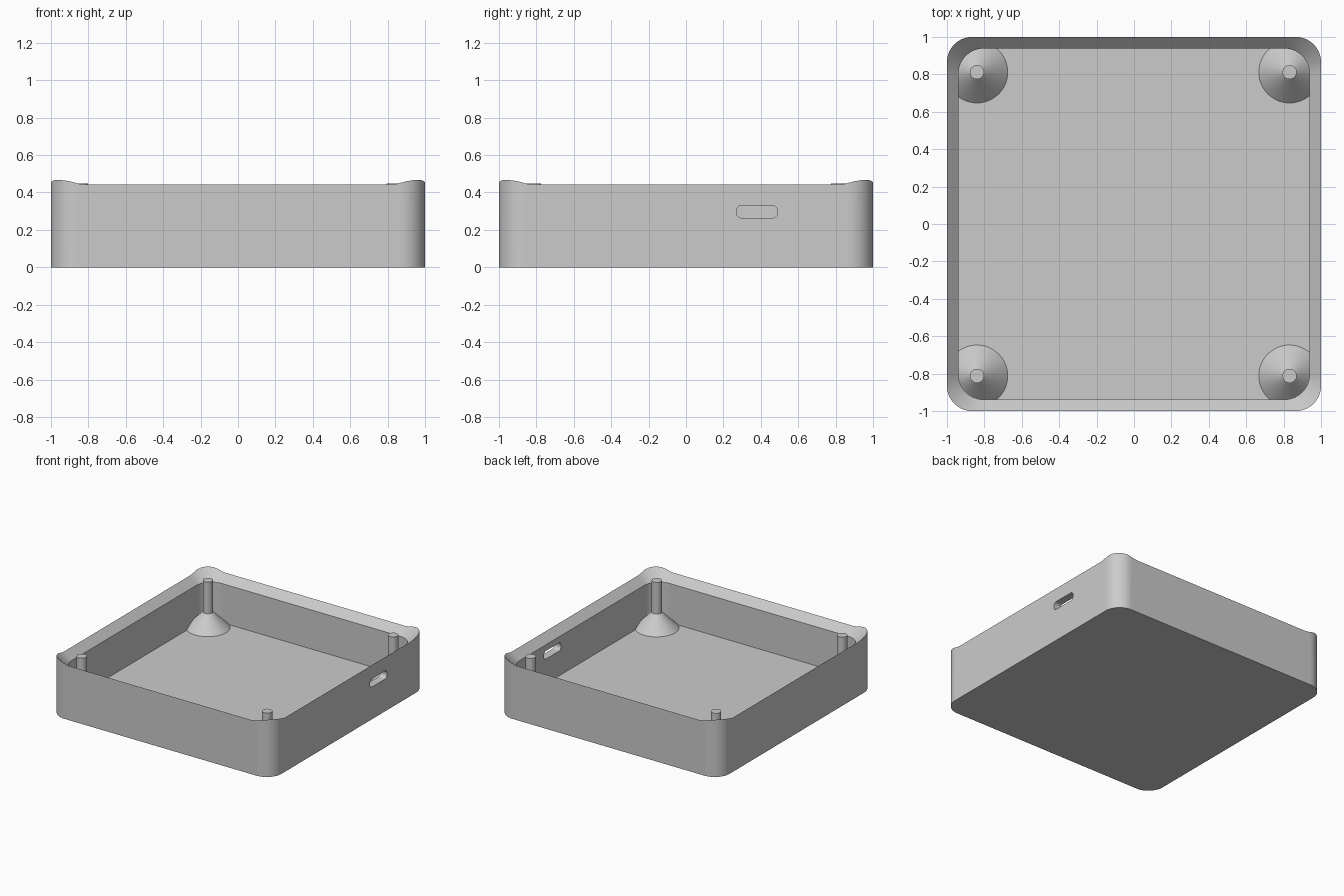
import bpy
import bmesh
from math import sin, cos, pi, sqrt, radians
from mathutils import Matrix, Vector

cube = bpy.data.objects.get("Cube")
if cube:
    bpy.data.objects.remove(cube, do_unlink=True)

WALL = 0.0615        # wall and floor thickness
RADIUS = 0.135       # corner radius, inside and outside
LIP = 0.38           # height where the rim starts to flare
PIN_TOP = 0.447

grey = bpy.data.materials.new("plain grey")
grey.use_nodes = True
colour = (0.6, 0.6, 0.6, 1)
grey.diffuse_color = colour
grey.node_tree.nodes["Principled BSDF"].inputs["Base Color"].default_value = colour


def finish(name, bm):
    bmesh.ops.recalc_face_normals(bm, faces=bm.faces)
    mesh = bpy.data.meshes.new(name)
    bm.to_mesh(mesh)
    bm.free()
    mesh.materials.append(grey)
    obj = bpy.data.objects.new(name, mesh)
    bpy.context.collection.objects.link(obj)
    return obj


def smooth(obj):
    bpy.ops.object.select_all(action='DESELECT')
    obj.select_set(True)
    bpy.context.view_layer.objects.active = obj
    bpy.ops.object.shade_smooth_by_angle(angle=radians(30))


def loft(bm, rings):
    """Skin a stack of closed rings and cap both ends."""
    loops = [[bm.verts.new(p) for p in ring] for ring in rings]
    n = len(loops[0])
    for a, b in zip(loops, loops[1:]):
        for i in range(n):
            j = (i + 1) % n
            bm.faces.new((a[i], a[j], b[j], b[i]))
    bm.faces.new(loops[0])
    bm.faces.new(loops[-1])


def reach(a):
    """Distance from the inner corner centre to the outer wall at angle a."""
    c, s = max(cos(a), 1e-9), max(sin(a), 1e-9)
    span = RADIUS + WALL
    if span / s * c <= WALL:
        return span / s
    if span / c * s <= WALL:
        return span / c
    k = WALL * (c + s)
    return k + sqrt(k * k - 2 * WALL * WALL + RADIUS * RADIUS)


# Tray: the flared rim rises at 45 degrees until it meets the outer wall
STEPS = 28
centre = 1 - WALL - RADIUS
inner, outer = [], []
for q in range(4):
    turn = Matrix.Rotation(q * pi / 2, 3, 'Z')
    for i in range(STEPS + 1):
        a = i / STEPS * pi / 2
        corner, ray, r = Vector((centre, centre, 0)), Vector((cos(a), sin(a), 0)), reach(a)
        inner.append(turn @ (corner + ray * RADIUS))
        outer.append(turn @ (corner + ray * r) + Vector((0, 0, LIP + r - RADIUS)))

bm = bmesh.new()
loft(bm, [
    [(p.x, p.y, 0) for p in outer],
    outer,
    [(p.x, p.y, LIP) for p in inner],
    [(p.x, p.y, WALL) for p in inner],
])
tray = finish("tray", bm)

# Rounded port through the left wall
bm = bmesh.new()
half_y, half_z, r = 0.11, 0.033, 0.028
outline = []
for q, (sy, sz) in enumerate(((1, 1), (-1, 1), (-1, -1), (1, -1))):
    for i in range(7):
        a = (q + i / 6) * pi / 2
        outline.append((0.38 + sy * (half_y - r) + r * cos(a),
                        0.297 + sz * (half_z - r) + r * sin(a)))
loft(bm, [[(x, y, z) for y, z in outline] for x in (0.85, 1.1)])
cutter = finish("port_cutter", bm)
cutter.hide_render = True
port = tray.modifiers.new("port", 'BOOLEAN')
port.object = cutter
port.operation = 'DIFFERENCE'
port.solver = 'EXACT'
bpy.context.view_layer.objects.active = tray
bpy.ops.object.modifier_apply(modifier="port")
bpy.data.objects.remove(cutter, do_unlink=True)
smooth(tray)

# Corner pins on conical feet, trimmed inside the walls
PROFILE = ((0.165, WALL - 0.002), (0.165, WALL), (0.038, WALL + 0.127), (0.038, PIN_TOP))
for side, x in (("right", -0.84), ("left", 0.832)):
    for end, y in (("front", -0.812), ("back", 0.812)):
        bm = bmesh.new()
        loft(bm, [[(x + rad * cos(i * pi / 24), y + rad * sin(i * pi / 24), z)
                   for i in range(48)] for rad, z in PROFILE])
        for axis, v in ((0, x), (1, y)):
            normal = Vector((0, 0, 0))
            normal[axis] = 1 if v > 0 else -1
            bmesh.ops.bisect_plane(bm, geom=bm.verts[:] + bm.edges[:] + bm.faces[:],
                                   plane_co=normal * 0.965, plane_no=normal, clear_outer=True)
        smooth(finish(f"{end}_{side}_pin", bm))
